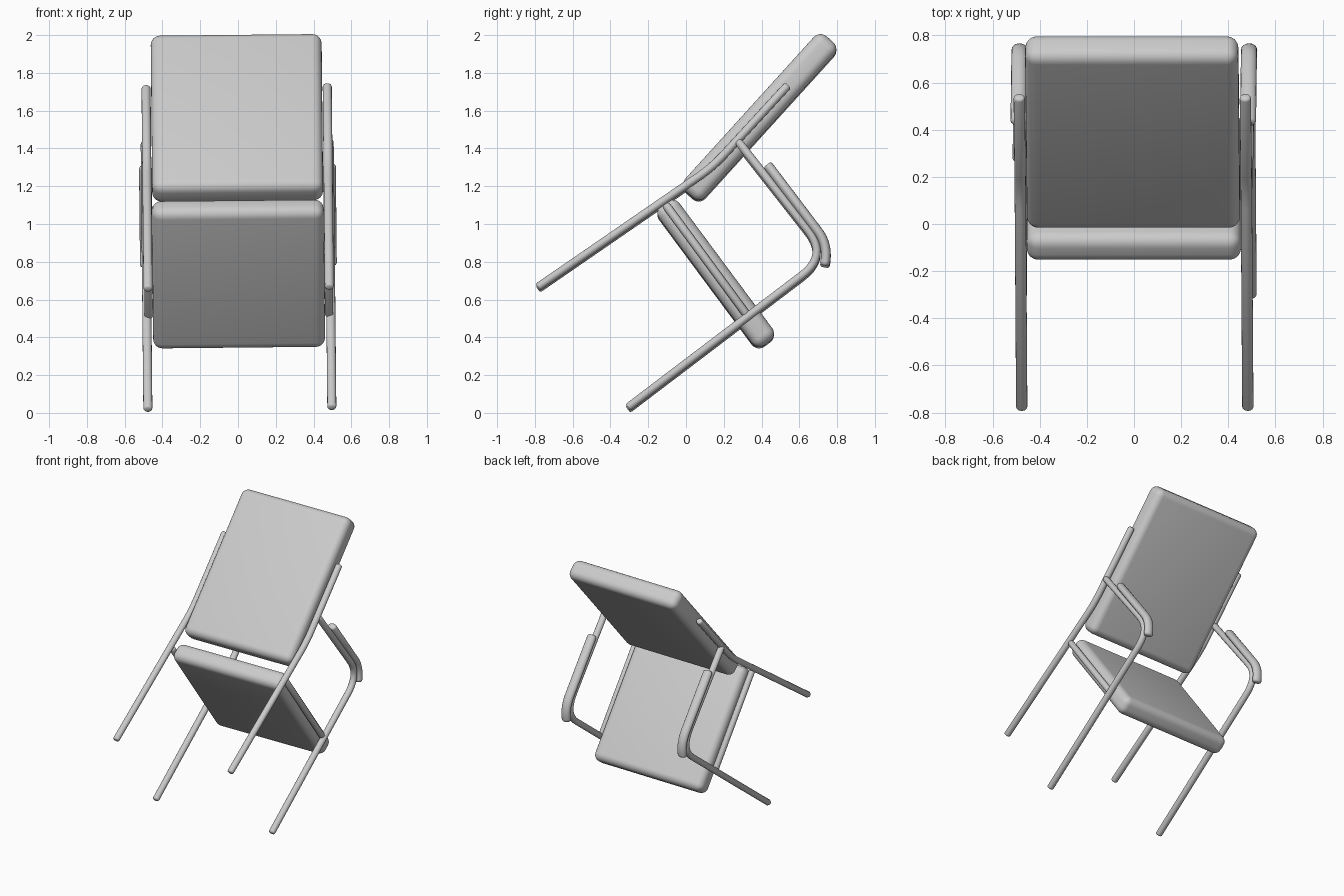
import bpy, bmesh
from math import atan2, cos, sin, pi, radians
from mathutils import Matrix, Vector

default = bpy.data.objects.get("Cube")
if default:
    bpy.data.objects.remove(default, do_unlink=True)

grey = bpy.data.materials.new("plain grey")
grey.use_nodes = True
color = (0.6, 0.6, 0.6, 1)
grey.diffuse_color = color
grey.node_tree.nodes["Principled BSDF"].inputs["Base Color"].default_value = color

# The whole chair leans very slightly sideways
pivot = Vector((0, 0, 1))
LEAN = Matrix.Translation(pivot) @ Matrix.Rotation(-0.01, 4, "Y") @ Matrix.Translation(-pivot)
SIDE_X = 0.487


def finish(name, bm):
    bmesh.ops.transform(bm, matrix=LEAN, verts=bm.verts)
    bmesh.ops.recalc_face_normals(bm, faces=bm.faces)
    mesh = bpy.data.meshes.new(name)
    bm.to_mesh(mesh)
    bm.free()
    mesh.materials.append(grey)
    obj = bpy.data.objects.new(name, mesh)
    bpy.context.collection.objects.link(obj)
    bpy.ops.object.select_all(action="DESELECT")
    obj.select_set(True)
    bpy.context.view_layer.objects.active = obj
    bpy.ops.object.shade_smooth_by_angle(angle=radians(50))
    return obj


def rounded_path(points, trim, steps=10):
    """Soften the middle corner of a three-point path."""
    pts = [Vector(p) for p in points]
    if len(pts) < 3:
        return pts
    a, b, c = pts
    p = b + (a - b).normalized() * trim
    q = b + (c - b).normalized() * trim
    bend = [p.lerp(b, t).lerp(b.lerp(q, t), t) for t in (i / steps for i in range(steps + 1))]
    return [a] + bend + [c]


def sweep(name, points, x, half_x, half_n, trim=0.1, sides=16):
    """Sweep an oval along a path in the side plane, with rounded ends."""
    path = rounded_path(points, trim)
    first, last = (path[1] - path[0]).normalized(), (path[-1] - path[-2]).normalized()
    cap = half_n * 0.5
    stations = [(path[0], 0.6), (path[0] + first * cap * 0.3, 0.85), (path[0] + first * cap, 1)]
    stations += [(p, 1) for p in path[1:-1]]
    stations += [(path[-1] - last * cap, 1), (path[-1] - last * cap * 0.3, 0.85), (path[-1], 0.6)]
    bm = bmesh.new()
    rings = []
    for i, (p, size) in enumerate(stations):
        before, after = stations[max(i - 1, 0)][0], stations[min(i + 1, len(stations) - 1)][0]
        d = (after - before).normalized()
        ring = []
        for k in range(sides):
            angle = 2 * pi * k / sides
            n = sin(angle) * half_n * size
            ring.append(bm.verts.new((x + cos(angle) * half_x * size, p.x - d.y * n, p.y + d.x * n)))
        rings.append(ring)
    for r, s in zip(rings, rings[1:]):
        for k in range(sides):
            j = (k + 1) % sides
            bm.faces.new((r[k], r[j], s[j], s[k]))
    bm.faces.new(rings[0])
    bm.faces.new(rings[-1])
    return finish(name, bm)


def cushion(name, center, direction, width, length, thickness, radius):
    """Rounded slab lying along a direction in the side plane."""
    bm = bmesh.new()
    bmesh.ops.create_cube(bm, size=1)
    turn = Matrix.Rotation(atan2(direction[1], direction[0]), 4, "X")
    place = Matrix.Translation((0, *center)) @ turn @ Matrix.Diagonal((width, length, thickness, 1))
    bmesh.ops.transform(bm, matrix=place, verts=bm.verts)
    bmesh.ops.bevel(bm, geom=bm.edges[:], offset=radius, segments=6, profile=0.5, affect="EDGES")
    return finish(name, bm)


# Padded seat and backrest
cushion("seat_cushion", (0.157, 0.735), (0.596, -0.803), 0.91, 0.92, 0.135, 0.05)
cushion("backrest_cushion", (0.39, 1.562), (0.672, 0.741), 0.905, 1.11, 0.145, 0.05)

# Tubular frame and arm pads on both sides
for side, x in (("left", SIDE_X), ("right", -SIDE_X)):
    sweep(f"{side}_back_leg", [(-0.785, 0.66), (0.142, 1.298), (0.54, 1.73)], x * 0.985, 0.024, 0.022, 0.09)
    sweep(f"{side}_front_leg_and_arm", [(-0.308, 0.023), (0.751, 0.827), (0.272, 1.437)], x, 0.024, 0.022, 0.17)
    sweep(f"{side}_seat_rail", [(-0.11, 1.1), (0.325, 0.51)], x * 0.98, 0.022, 0.022)
    sweep(f"{side}_arm_pad", [(0.43, 1.31), (0.752, 0.885), (0.734, 0.775)], x, 0.034, 0.026, 0.09)
